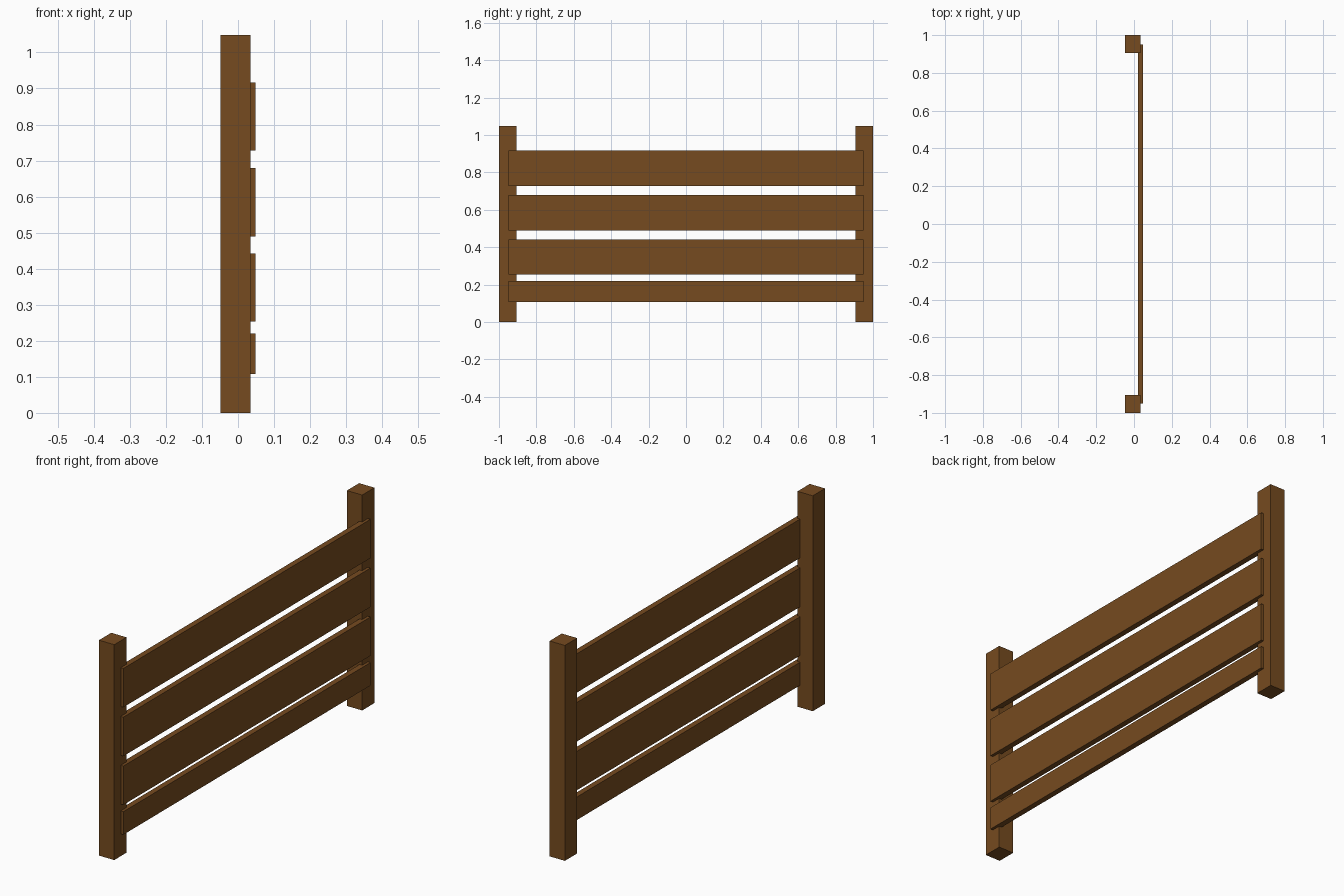
import bpy

if "Cube" in bpy.data.objects:
    bpy.data.objects.remove(bpy.data.objects["Cube"])

wood = bpy.data.materials.new("brown_wood")
wood.diffuse_color = (0.18, 0.07, 0.014, 1)
wood.use_nodes = True
wood.node_tree.nodes["Principled BSDF"].inputs["Base Color"].default_value = wood.diffuse_color


def box(name, x, y, z):
    """Box spanning the (min, max) ranges on each axis."""
    spans = (x, y, z)
    bpy.ops.mesh.primitive_cube_add(size=1, location=[(a + b) / 2 for a, b in spans])
    obj = bpy.context.object
    obj.name = name
    obj.scale = [b - a for a, b in spans]
    bpy.ops.object.transform_apply(location=False, rotation=False, scale=True)
    obj.data.materials.append(wood)
    return obj


# Square end posts
box("post_front", (-0.048, 0.034), (-1.0, -0.906), (0, 1.048))
box("post_back", (-0.048, 0.034), (0.906, 1.0), (0, 1.048))

# Horizontal boards, let into the post faces; the lowest is narrower
boards = [(0.108, 0.22), (0.253, 0.442), (0.49, 0.68), (0.728, 0.917)]
for i, z in enumerate(boards, 1):
    box(f"board_{i}", (0.02, 0.048), (-0.95, 0.95), z)
